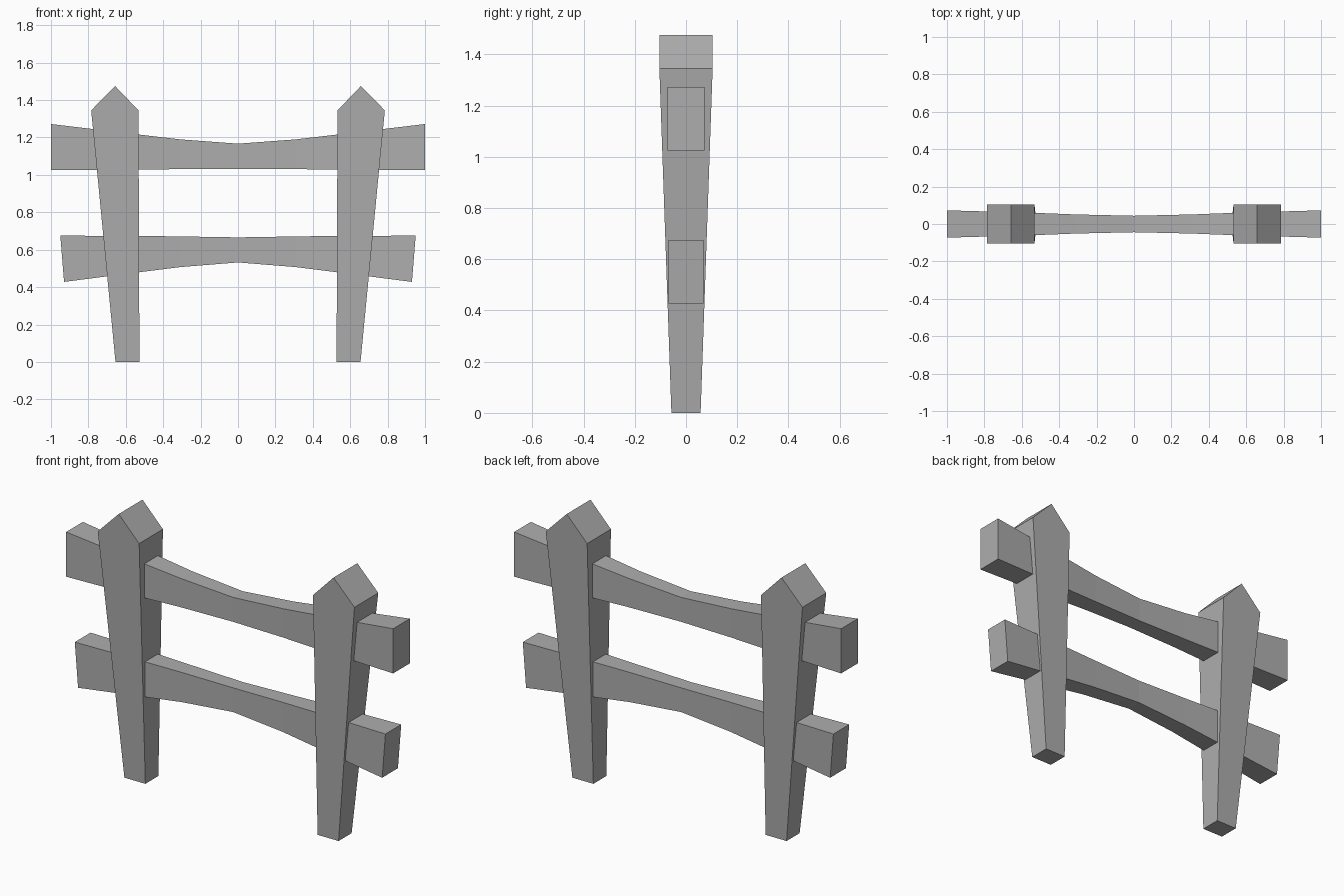
import bpy
import bmesh

cube = bpy.data.objects.get("Cube")
if cube:
    bpy.data.objects.remove(cube, do_unlink=True)

grey = bpy.data.materials.new("weathered_grey")
grey.use_nodes = True
colour = (0.42, 0.42, 0.42, 1)
grey.diffuse_color = colour
grey.node_tree.nodes["Principled BSDF"].inputs["Base Color"].default_value = colour


def loft(name, rings):
    """Skin a list of equal-sized vertex rings and cap both ends."""
    bm = bmesh.new()
    loops = [[bm.verts.new(p) for p in ring] for ring in rings]
    n = len(loops[0])
    for a, b in zip(loops, loops[1:]):
        for i in range(n):
            j = (i + 1) % n
            bm.faces.new((a[i], a[j], b[j], b[i]))
    bm.faces.new(loops[0])
    bm.faces.new(loops[-1])
    bmesh.ops.recalc_face_normals(bm, faces=bm.faces)
    mesh = bpy.data.meshes.new(name)
    bm.to_mesh(mesh)
    bm.free()
    mesh.materials.append(grey)
    obj = bpy.data.objects.new(name, mesh)
    bpy.context.collection.objects.link(obj)


def post(name, side):
    """Pointed post, widening towards a gabled top."""
    outline = [(0.527, 0, 0.057), (0.655, 0, 0.057), (0.785, 1.345, 0.104),
               (0.657, 1.475, 0.104), (0.532, 1.345, 0.104)]
    loft(name, [[(side * x, s * y, z) for x, z, y in outline] for s in (-1, 1)])


def rail(name, half):
    """Mirrored rail; stations are top x, bottom x, bottom z, top z, half depth."""
    stations = [(-t, -b, lo, hi, y) for t, b, lo, hi, y in reversed(half[1:])] + half
    loft(name, [[(b, -y, lo), (b, y, lo), (t, y, hi), (t, -y, hi)]
                for t, b, lo, hi, y in stations])


# Posts
post("left_post", 1)
post("right_post", -1)

# Rails, thinner in the middle
rail("upper_rail", [(0, 0, 1.032, 1.167, 0.044), (0.31, 0.31, 1.031, 1.19, 0.051),
                    (0.54, 0.54, 1.028, 1.217, 0.06), (1, 1, 1.025, 1.272, 0.073)])
rail("lower_rail", [(0, 0, 0.532, 0.666, 0.042), (0.31, 0.31, 0.507, 0.671, 0.049),
                    (0.54, 0.54, 0.478, 0.674, 0.057), (0.95, 0.93, 0.428, 0.675, 0.069)])
